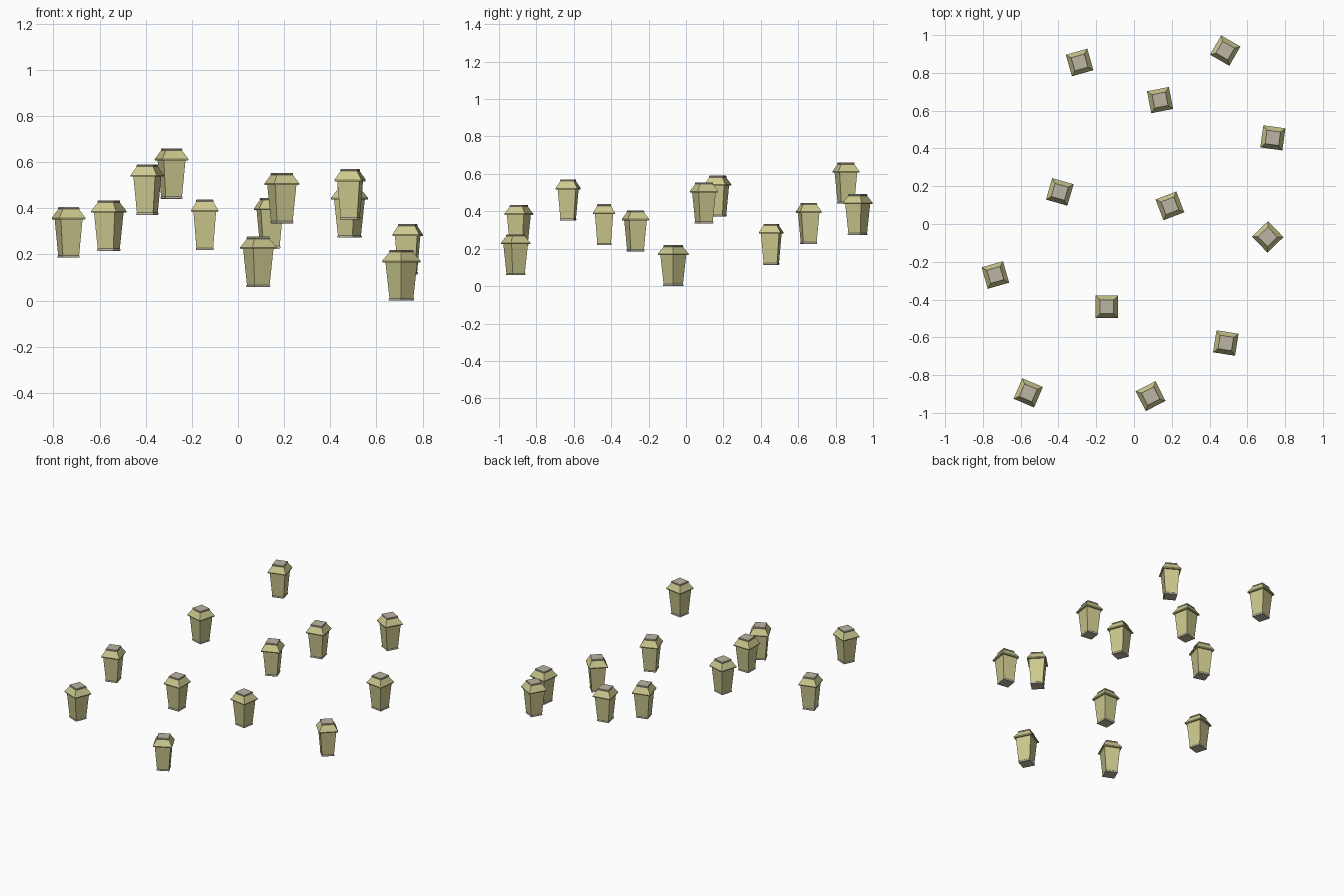
import bpy, bmesh, math

if "Cube" in bpy.data.objects:
    bpy.data.objects.remove(bpy.data.objects["Cube"])

def material(name, rgb):
    m = bpy.data.materials.new(name)
    m.diffuse_color = (*rgb, 1)
    m.use_nodes = True
    m.node_tree.nodes["Principled BSDF"].inputs["Base Color"].default_value = m.diffuse_color
    return m

PAPER = material("pale_olive_yellow", (0.60, 0.58, 0.27))
TRIM = material("warm_grey", (0.50, 0.46, 0.36))

def square_loft(name, rings, mat):
    """Closed square solid through (half width, height) rings."""
    bm = bmesh.new()
    loops = [[bm.verts.new((sx * h, sy * h, z)) for sx, sy in
              ((-1, -1), (1, -1), (1, 1), (-1, 1))] for h, z in rings]
    for a, b in zip(loops, loops[1:]):
        for i in range(4):
            j = (i + 1) % 4
            bm.faces.new((a[i], a[j], b[j], b[i]))
    bm.faces.new(loops[0][::-1])
    bm.faces.new(loops[-1])
    me = bpy.data.meshes.new(name)
    bm.to_mesh(me)
    bm.free()
    me.materials.append(mat)
    return me

# one lantern, in parts
PARTS = [
    square_loft("lantern_base", [(0.037, 0), (0.039, 0.003), (0.039, 0.007), (0.037, 0.010)], TRIM),
    square_loft("lantern_body", [(0.0365, 0.009), (0.049, 0.168)], PAPER),
    square_loft("lantern_roof", [(0.058, 0.166), (0.059, 0.172), (0.036, 0.211)], PAPER),
    square_loft("lantern_cap", [(0.037, 0.210), (0.038, 0.214), (0.036, 0.219)], TRIM),
]

# x, y, base height, turn in degrees
LANTERNS = [
    (-0.288, 0.855, 0.441, 16), (0.483, 0.918, 0.273, -30),
    (0.138, 0.656, 0.226, 11), (0.735, 0.456, 0.114, -8),
    (-0.393, 0.170, 0.371, -16), (0.190, 0.096, 0.335, 21),
    (0.708, -0.068, 0.0, 44), (-0.734, -0.270, 0.186, 16),
    (-0.144, -0.438, 0.219, 0), (0.486, -0.630, 0.351, -9),
    (-0.560, -0.894, 0.215, -23), (0.088, -0.911, 0.058, 27),
]

for n, (x, y, z, turn) in enumerate(LANTERNS, 1):
    for me in PARTS:
        ob = bpy.data.objects.new(f"{me.name}_{n}", me)
        ob.location = (x, y, z)
        ob.rotation_euler.z = math.radians(turn)
        bpy.context.collection.objects.link(ob)
